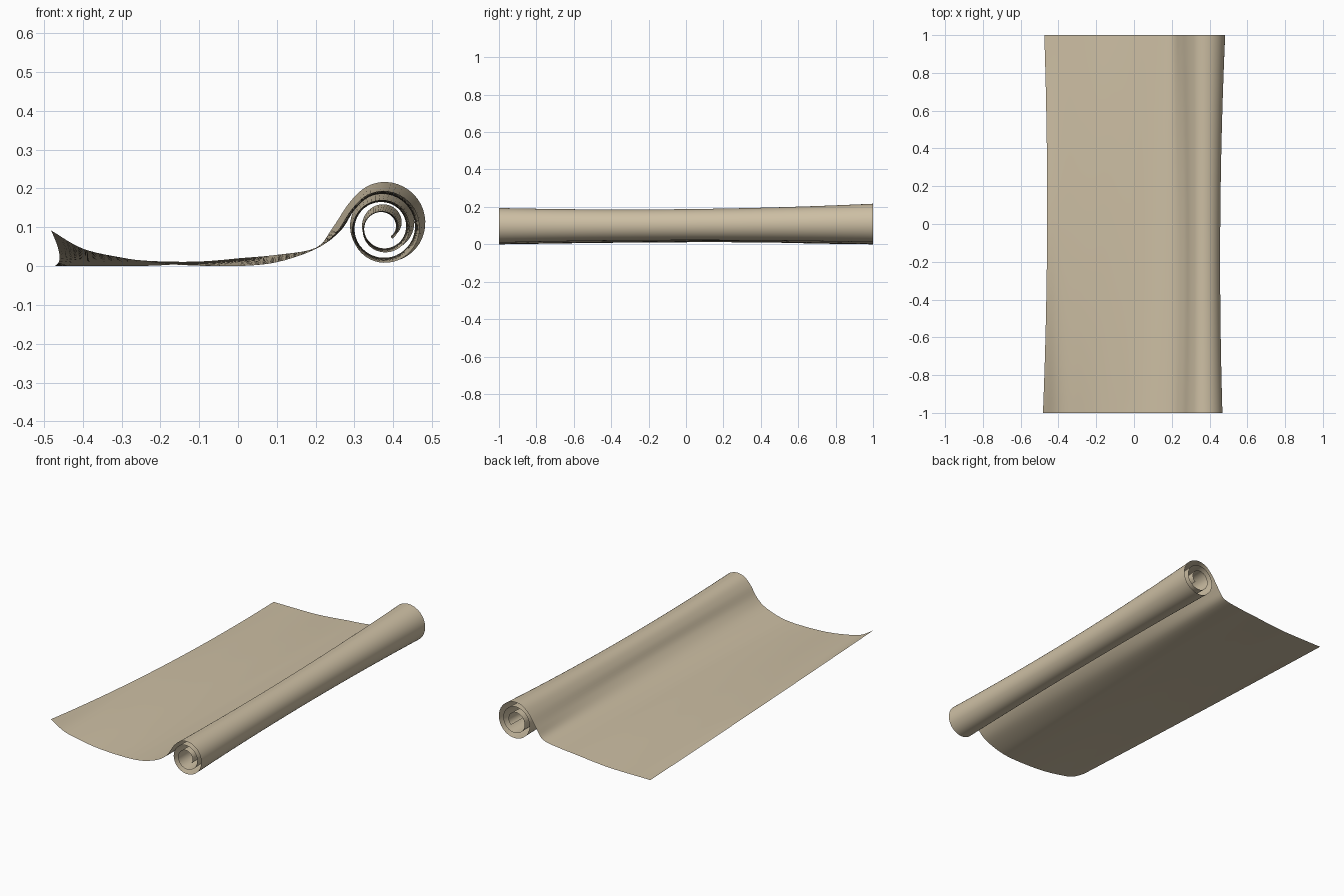
import bpy, math
from mathutils import Vector

if "Cube" in bpy.data.objects:
    bpy.data.objects.remove(bpy.data.objects["Cube"])

# Three cross-sections at y = -1, 0, 1: (x, z) guides blended along the length
EDGE_X = (-0.482, -0.46, -0.475)
SHEET_X = (-0.4, -0.3, -0.2, -0.1, 0.0, 0.1, 0.2)
SHEET_Z = [
    (0.092, 0.045, 0.022, 0.007, 0.001, 0.000, 0.010, 0.044),
    (0.027, 0.021, 0.015, 0.012, 0.011, 0.014, 0.020, 0.045),
    (0.000, 0.000, 0.000, 0.002, 0.010, 0.020, 0.029, 0.047),
]
ROLL_CX = (0.375, 0.373, 0.379)
ROLL_CZ = (0.096, 0.100, 0.108)
ROLL_R = (0.098, 0.088, 0.109)
TURNS = 2.38


def blend(v, a, b, c):
    """Quadratic through a, b, c at v = -1, 0, 1."""
    return b + v * (c - a) / 2 + v * v * ((a + c) / 2 - b)


def catmull(p0, p1, p2, p3, t):
    return 0.5 * (2 * p1 + (p2 - p0) * t + (2 * p0 - 5 * p1 + 4 * p2 - p3) * t * t
                  + (3 * p1 - p0 - 3 * p2 + p3) * t ** 3)


def profile(v):
    zs = [blend(v, *col) for col in zip(*SHEET_Z)]
    xs = [blend(v, *EDGE_X)] + list(SHEET_X)
    cx, cz, r = (blend(v, *p) for p in (ROLL_CX, ROLL_CZ, ROLL_R))
    ctrl = [Vector((x, z)) for x, z in zip(xs, zs)]
    # sheet rising onto the roll
    for dx, dz in ((-1.25, -0.1), (-0.85, 0.5), (-0.45, 0.88)):
        ctrl.append(Vector((cx + dx * r, cz + dz * r)))

    # spiral winding inward, clockwise from the top
    def spiral(t):
        q = r * (1 - 0.24 * t ** 1.15)
        a = math.tau * t
        return Vector((cx + q * math.sin(a), cz + q * math.cos(a)))
    ctrl += [spiral(0), spiral(0.07)]
    ctrl.insert(0, 2 * ctrl[0] - ctrl[1])
    pts = []
    for i in range(1, len(ctrl) - 2):
        pts += [catmull(*ctrl[i - 1:i + 3], k / 5) for k in range(5)]
    n = 100
    return pts + [spiral(TURNS * k / n) for k in range(n + 1)]


# Scroll: one thin sheet lofted along y
ROWS = 32
verts, faces = [], []
for j in range(ROWS + 1):
    v = -1 + 2 * j / ROWS
    row = profile(v)
    verts += [(p.x, v, max(p.y, 0)) for p in row]
n = len(row)
for j in range(ROWS):
    for i in range(n - 1):
        a = j * n + i
        faces.append((a, a + 1, a + n + 1, a + n))

mesh = bpy.data.meshes.new("scroll_sheet")
mesh.from_pydata(verts, [], faces)
scroll = bpy.data.objects.new("scroll_sheet", mesh)
bpy.context.collection.objects.link(scroll)

parchment = bpy.data.materials.new("parchment tan")
parchment.diffuse_color = (0.61, 0.52, 0.37, 1)
parchment.use_nodes = True
parchment.node_tree.nodes["Principled BSDF"].inputs["Base Color"].default_value = parchment.diffuse_color
mesh.materials.append(parchment)
mesh.shade_smooth()
